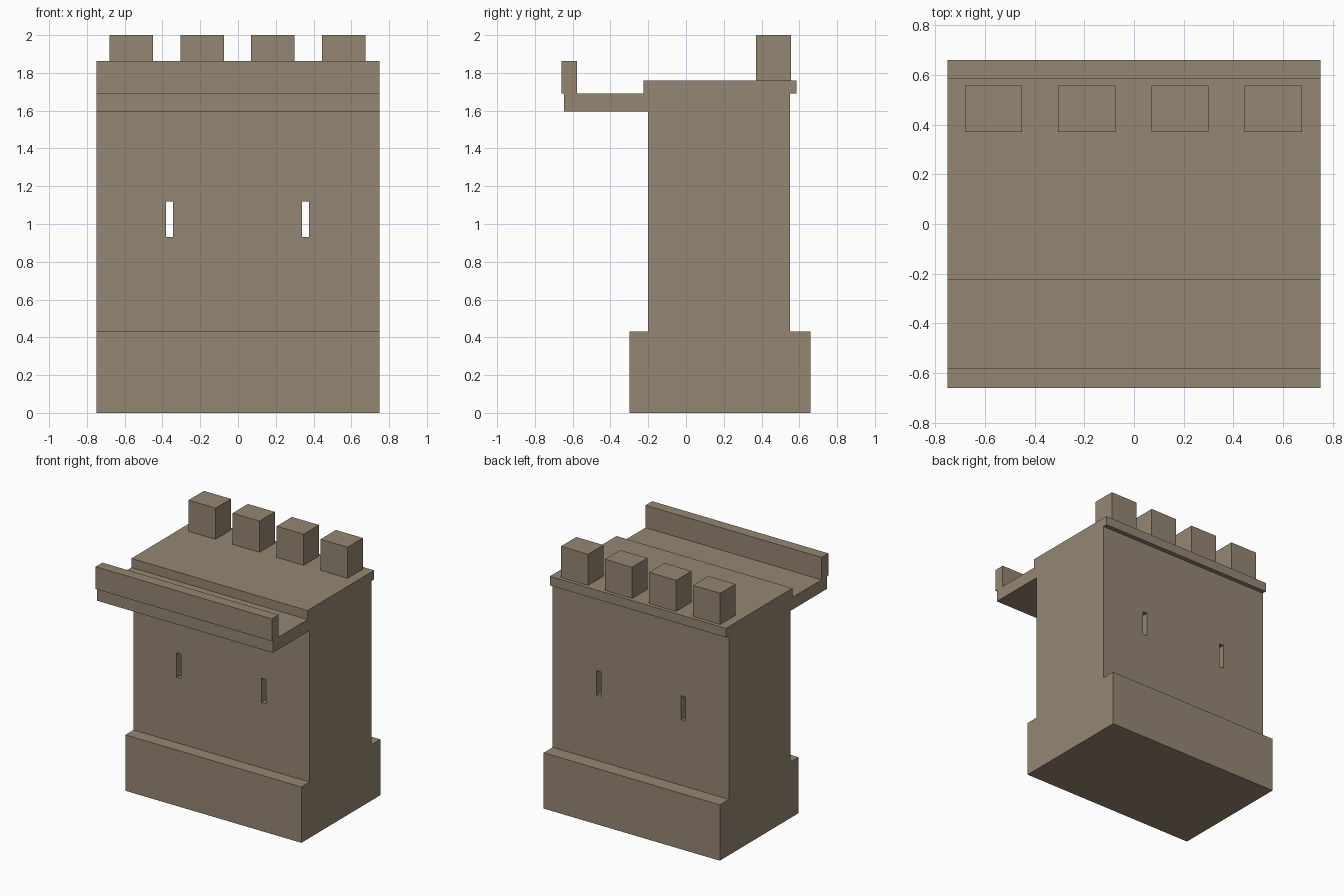
import bpy

cube = bpy.data.objects.get("Cube")
if cube:
    bpy.data.objects.remove(cube, do_unlink=True)

# One stone colour for everything
stone = bpy.data.materials.new("warm grey stone")
stone.use_nodes = True
colour = (0.30, 0.24, 0.17, 1)
stone.diffuse_color = colour
bsdf = next(n for n in stone.node_tree.nodes if n.type == 'BSDF_PRINCIPLED')
bsdf.inputs["Base Color"].default_value = colour
bsdf.inputs["Roughness"].default_value = 0.9


def block(name, x, y, z):
    """Box spanning the given (min, max) range on each axis."""
    spans = (x, y, z)
    bpy.ops.mesh.primitive_cube_add(size=1)
    ob = bpy.context.object
    ob.name = ob.data.name = name
    for v in ob.data.vertices:
        v.co = [lo if c < 0 else hi for c, (lo, hi) in zip(v.co, spans)]
    ob.data.materials.append(stone)
    return ob


width = (-0.75, 0.75)

# Plinth, wall and roof slab
block("plinth", width, (-0.30, 0.66), (0, 0.43))
wall = block("wall", width, (-0.20, 0.55), (0.43, 1.69))
block("roof_slab", width, (-0.225, 0.585), (1.69, 1.76))

# Walkway overhanging the front, with its parapet
block("walkway", width, (-0.645, -0.20), (1.595, 1.69))
block("parapet", width, (-0.66, -0.578), (1.69, 1.862))

# Merlons along the back edge
for i in range(4):
    cx = -0.565 + i * 0.375
    block(f"merlon_{i + 1}", (cx - 0.115, cx + 0.115), (0.37, 0.556), (1.76, 2))

# Arrow slits cut right through the wall
for side, cx in (("right", -0.363), ("left", 0.358)):
    cutter = block(f"slit_cutter_{side}", (cx - 0.019, cx + 0.019),
                   (-0.4, 0.8), (0.932, 1.12))
    cutter.hide_render = True
    mod = wall.modifiers.new(f"arrow_slit_{side}", 'BOOLEAN')
    mod.operation = 'DIFFERENCE'
    mod.solver = 'EXACT'
    mod.object = cutter
    bpy.context.view_layer.objects.active = wall
    bpy.ops.object.modifier_apply(modifier=mod.name)
    bpy.data.objects.remove(cutter, do_unlink=True)
